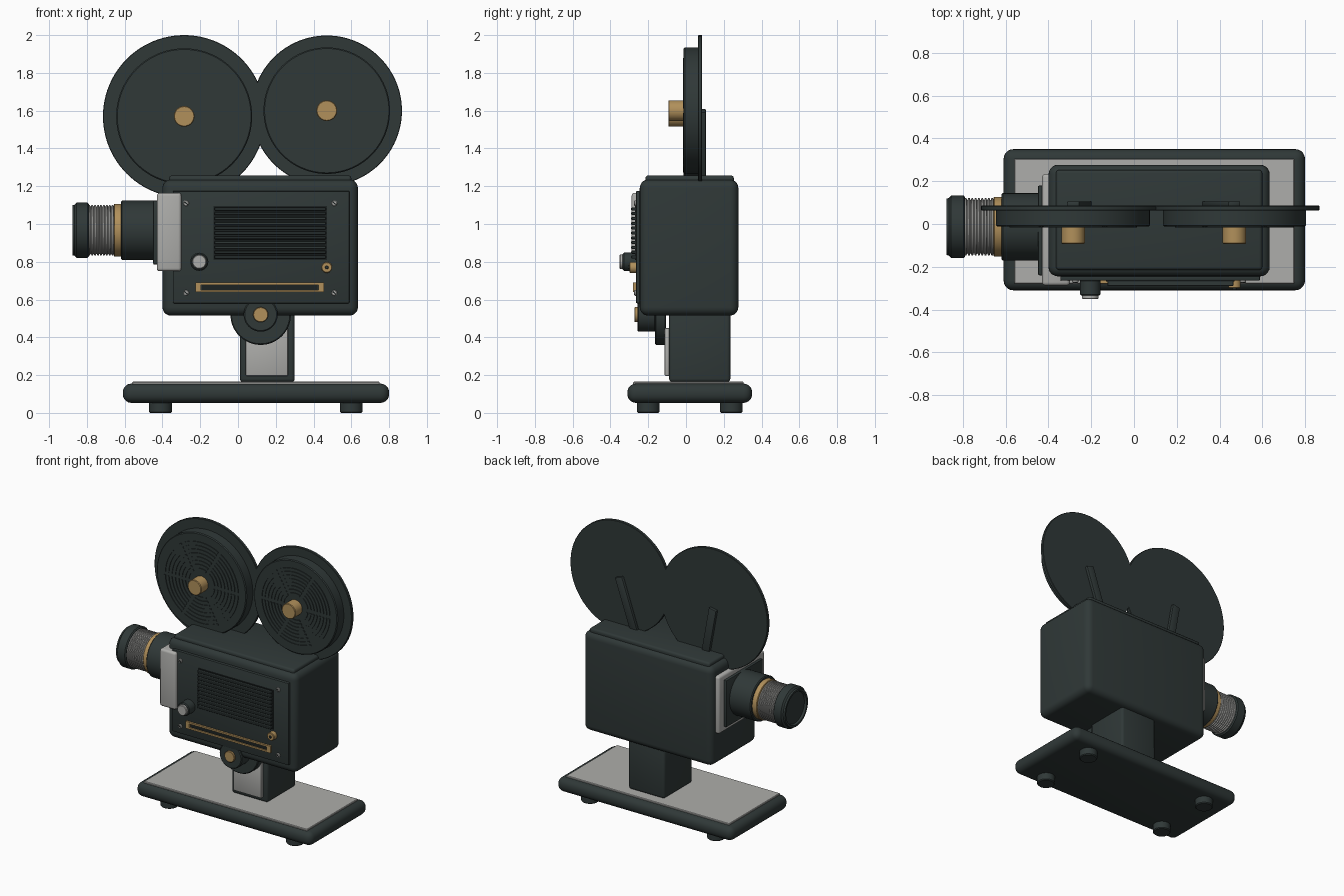
import bpy, bmesh, math
from mathutils import Matrix, Vector

if "Cube" in bpy.data.objects:
    bpy.data.objects.remove(bpy.data.objects["Cube"])


def material(name, rgb):
    m = bpy.data.materials.new(name)
    m.diffuse_color = (*rgb, 1)
    m.use_nodes = True
    m.node_tree.nodes["Principled BSDF"].inputs["Base Color"].default_value = m.diffuse_color
    return m


DARK = material("charcoal enamel", (0.029, 0.040, 0.039))
BLACK = material("recess black", (0.012, 0.016, 0.016))
GREY = material("pale grey", (0.42, 0.42, 0.405))
BRASS = material("brass", (0.44, 0.28, 0.105))


def finish(name, bm, mat, smooth=True):
    bmesh.ops.recalc_face_normals(bm, faces=bm.faces)
    me = bpy.data.meshes.new(name)
    bm.to_mesh(me)
    bm.free()
    me.materials.append(mat)
    ob = bpy.data.objects.new(name, me)
    bpy.context.collection.objects.link(ob)
    if smooth:
        bpy.ops.object.select_all(action='DESELECT')
        ob.select_set(True)
        bpy.context.view_layer.objects.active = ob
        bpy.ops.object.shade_smooth_by_angle(angle=math.radians(35))
    return ob


def box(name, mat, x, y, z, bevel=0.0, segs=3):
    """Box between (min, max) pairs with rounded edges."""
    bm = bmesh.new()
    bmesh.ops.create_cube(bm, size=1)
    for v in bm.verts:
        v.co = Vector([(r[0] + r[1]) / 2 + c * (r[1] - r[0]) for c, r in zip(v.co, (x, y, z))])
    if bevel:
        bmesh.ops.bevel(bm, geom=bm.edges[:], offset=bevel, segments=segs,
                        profile=0.5, affect='EDGES')
    return finish(name, bm, mat, bevel > 0)


def lathe(name, mat, profile, centre, axis, n=64):
    """Spin (radius, distance) points round an axis through centre."""
    bm = bmesh.new()
    rings = []
    for r, d in profile:
        ring = []
        for i in range(n):
            a = 2 * math.pi * i / n
            u, w = r * math.cos(a), r * math.sin(a)
            p = {'X': (d, u, w), 'Y': (u, d, w), 'Z': (u, w, d)}[axis]
            ring.append(bm.verts.new(Vector(p) + Vector(centre)))
        rings.append(ring)
    for a, b in zip(rings, rings[1:]):
        for i in range(n):
            bm.faces.new((a[i], a[(i + 1) % n], b[(i + 1) % n], b[i]))
    bm.faces.new(rings[0])
    bm.faces.new(rings[-1])
    return finish(name, bm, mat)


def disc(name, mat, r, d0, d1, centre, axis, bevel=0.004, n=64):
    b = bevel
    return lathe(name, mat, [(r - b, d0), (r, d0 + b), (r, d1 - b), (r - b, d1)], centre, axis, n)


def reel_ridges(name, mat, centre, radii, y0, y1, width):
    """Concentric raised arcs split into six groups."""
    bm = bmesh.new()
    steps = 12
    for r in radii:
        for k in range(6):
            gap = 0.012 / r
            prev = None
            first = None
            for s in range(steps + 1):
                a = k * math.pi / 3 + gap + (math.pi / 3 - 2 * gap) * s / steps
                sec = [bm.verts.new((centre[0] + q * math.cos(a), y, centre[1] + q * math.sin(a)))
                       for q, y in ((r, y1), (r, y0), (r + width, y0), (r + width, y1))]
                if prev:
                    for i in range(4):
                        j = (i + 1) % 4
                        bm.faces.new((prev[i], prev[j], sec[j], sec[i]))
                else:
                    first = sec
                prev = sec
            bm.faces.new(first)
            bm.faces.new(prev)
    return finish(name, bm, mat, False)


# Base, top plate and feet
box("base", DARK, (-0.61, 0.80), (-0.31, 0.35), (0.053, 0.155), 0.045, 5)
box("base_top_plate", GREY, (-0.56, 0.75), (-0.28, 0.305), (0.15, 0.165), 0.004, 1)
for fx in (-0.41, 0.60):
    for fy in (-0.20, 0.24):
        disc("foot", DARK, 0.06, 0.0, 0.06, (fx, fy, 0), 'Z', 0.006, 32)

# Neck
box("neck", DARK, (0.01, 0.30), (-0.09, 0.235), (0.163, 0.53), 0.018)
box("neck_front_plate", GREY, (0.04, 0.265), (-0.113, -0.085), (0.195, 0.45), 0.008, 2)

# Body
box("body", DARK, (-0.40, 0.635), (-0.245, 0.277), (0.515, 1.235), 0.045, 5)
box("body_top_cap", DARK, (-0.365, 0.60), (-0.215, 0.253), (1.21, 1.257), 0.015)
box("front_panel", DARK, (-0.345, 0.59), (-0.265, -0.235), (0.58, 1.175), 0.006, 2)
for sx in (-0.275, 0.51):
    for sz in (0.635, 1.11):
        disc("screw", GREY, 0.015, -0.274, -0.26, (sx, 0, sz), 'Y', 0.003, 20)
        slot = box("screw_slot", BLACK, (-0.012, 0.012), (-0.276, -0.27), (-0.003, 0.003))
        slot.matrix_world = Matrix.Translation((sx, 0, sz)) @ Matrix.Rotation(0.7, 4, 'Y')

# Ventilation grille
box("grille_back", BLACK, (-0.13, 0.47), (-0.27, -0.262), (0.81, 1.095))
for i in range(11):
    z = 0.825 + i * 0.0255
    box("grille_slat", DARK, (-0.125, 0.465), (-0.29, -0.265), (z - 0.008, z + 0.008), 0.003, 1)

# Brass slot frame
box("slot_recess", BLACK, (-0.19, 0.42), (-0.270, -0.262), (0.65, 0.68))
for z in (0.645, 0.683):
    box("slot_rail", BRASS, (-0.225, 0.455), (-0.279, -0.262), (z - 0.006, z + 0.006))
for x in (-0.211, 0.441):
    box("slot_end", BRASS, (x - 0.015, x + 0.015), (-0.28, -0.262), (0.64, 0.69))

# Control knobs
disc("large_knob", DARK, 0.048, -0.335, -0.26, (-0.205, 0, 0.80), 'Y', 0.006, 32)
disc("large_knob_face", GREY, 0.038, -0.352, -0.33, (-0.205, 0, 0.80), 'Y', 0.004, 32)
disc("small_knob", BRASS, 0.029, -0.30, -0.26, (0.47, 0, 0.77), 'Y', 0.004, 32)
disc("small_knob_centre", DARK, 0.009, -0.308, -0.295, (0.47, 0, 0.77), 'Y', 0.002, 20)

# Tilt pivot below the body
disc("pivot_disc", DARK, 0.16, -0.165, -0.105, (0.12, 0, 0.52), 'Y', 0.006)
disc("pivot_hub", DARK, 0.09, -0.258, -0.16, (0.12, 0, 0.52), 'Y', 0.006)
disc("pivot_cap", BRASS, 0.04, -0.272, -0.25, (0.12, 0, 0.52), 'Y', 0.003, 32)

# Lens mount and lens
box("lens_mount", GREY, (-0.43, -0.30), (-0.288, 0.235), (0.75, 1.165), 0.016)
box("lens_mount_plate", DARK, (-0.45, -0.42), (-0.24, 0.18), (0.785, 1.125), 0.008, 2)
LENS = (0, -0.013, 0.967)
disc("lens_barrel", DARK, 0.157, -0.62, -0.44, LENS, 'X', 0.006)
disc("lens_brass_ring", BRASS, 0.14, -0.657, -0.61, LENS, 'X')
ribs = [(0.12, -0.65)]
for i in range(9):
    d = -0.657 - i * 0.0155
    ribs += [(0.125, d), (0.134, d - 0.003), (0.134, d - 0.010), (0.125, d - 0.013)]
lathe("lens_ribbed_ring", GREY, ribs + [(0.12, -0.80)], LENS, 'X')
lathe("lens_hood", DARK, [(0.138, -0.79), (0.147, -0.797), (0.147, -0.855), (0.135, -0.865),
                          (0.132, -0.877), (0.118, -0.877), (0.112, -0.862)], LENS, 'X')

# Film reels with their hubs and rear support arms
for side, cx, cz, r, drum, foot_x in (("left", -0.285, 1.57, 0.43, 0.36, -0.22),
                                      ("right", 0.47, 1.60, 0.398, 0.335, 0.335)):
    c = (cx, 0, cz)
    disc(side + "_reel_flange", DARK, r, 0.063, 0.086, c, 'Y', 0.003, 96)
    disc(side + "_reel_drum", DARK, drum, -0.012, 0.07, c, 'Y', 0.006, 96)
    radii = [drum * (0.27 + 0.075 * i) for i in range(8)]
    reel_ridges(side + "_reel_ridges", DARK, (cx, cz), radii, -0.017, -0.010, 0.012)
    disc(side + "_reel_hub", BRASS, 0.055, -0.093, -0.01, c, 'Y', 0.004, 40)
    top, bottom = Vector((cx, 0, cz)), Vector((foot_x, 0, 1.21))
    d = top - bottom
    arm = box(side + "_reel_arm", DARK, (-0.03, 0.03), (0.08, 0.106), (0, d.length), 0.006, 2)
    arm.matrix_world = Matrix.Translation(bottom) @ Matrix.Rotation(math.atan2(d.x, d.z), 4, 'Y')
